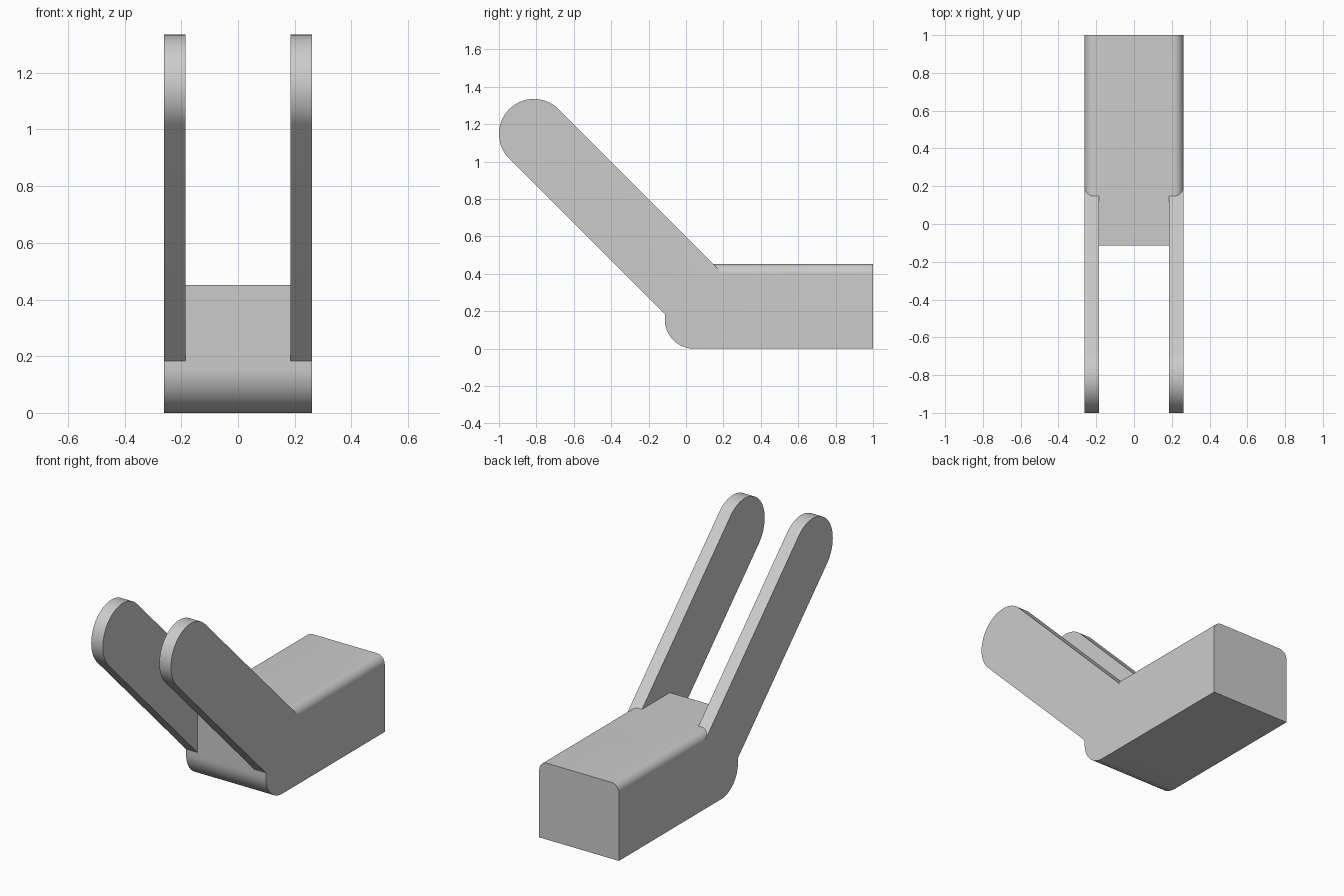
import bpy, bmesh
from math import sin, cos, radians

if "Cube" in bpy.data.objects:
    bpy.data.objects.remove(bpy.data.objects["Cube"])

HALF_W, ARM_IN = 0.261, 0.185   # outer half width, inner face of the arms
HEIGHT = 0.452


def arc(cy, cz, r, start, end, n):
    """Points (y, z) along an arc, angles in degrees."""
    return [(cy + r * cos(radians(start + (end - start) * i / n)),
             cz + r * sin(radians(start + (end - start) * i / n))) for i in range(n + 1)]


def extrude_profile(name, profile, x0, x1, bevel_top=0):
    """Extrude a closed (y, z) profile along x, optionally rounding the long top edges."""
    bm = bmesh.new()
    face = bm.faces.new([bm.verts.new((x0, y, z)) for y, z in profile])
    new = bmesh.ops.extrude_face_region(bm, geom=[face])["geom"]
    bmesh.ops.translate(bm, vec=(x1 - x0, 0, 0),
                        verts=[g for g in new if isinstance(g, bmesh.types.BMVert)])
    if bevel_top:
        top = [e for e in bm.edges
               if all(abs(v.co.z - HEIGHT) < 1e-5 for v in e.verts)
               and abs(e.verts[0].co.x - e.verts[1].co.x) < 1e-5]
        bmesh.ops.bevel(bm, geom=top, offset=bevel_top, segments=10,
                        profile=0.5, affect='EDGES')
    bmesh.ops.recalc_face_normals(bm, faces=bm.faces)
    mesh = bpy.data.meshes.new(name)
    bm.to_mesh(mesh)
    bm.free()
    obj = bpy.data.objects.new(name, mesh)
    bpy.context.collection.objects.link(obj)
    return obj


# Block with a rounded lower front edge and softened top sides
r = 0.155
block = [(1, 0), (1, HEIGHT), (-0.113, HEIGHT)] + arc(-0.113 + r, r, r, 180, 270, 20)
bracket = extrude_profile("bracket", block, -HALF_W, HALF_W, 0.05)
bpy.context.view_layer.objects.active = bracket
bracket.select_set(True)

# Two sloping round-ended arms, merged flush into the block sides
R = 0.187
arm_profile = arc(-0.813, 1.148, R, 45, 225, 40) + arc(0.1, 0.235, R, 225, 405, 12)
for side in (-1, 1):
    arm = extrude_profile("arm", arm_profile, side * ARM_IN, side * HALF_W)
    arm.hide_render = True
    union = bracket.modifiers.new("arm_union", 'BOOLEAN')
    union.operation = 'UNION'
    union.solver = 'EXACT'
    union.object = arm
    bpy.ops.object.modifier_apply(modifier=union.name)
    bpy.data.objects.remove(arm)

bpy.ops.object.shade_smooth_by_angle(angle=radians(30))
